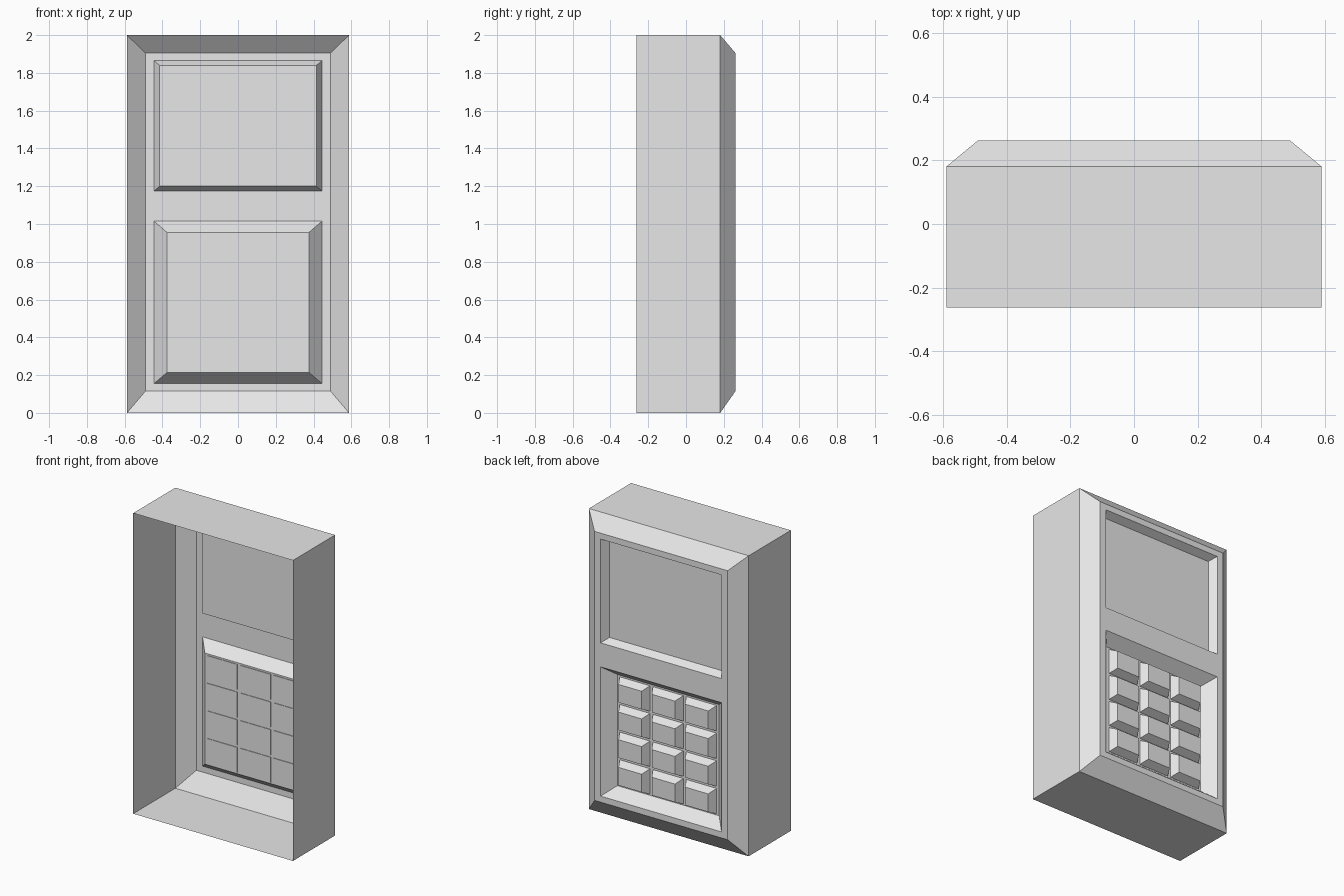
import bpy, bmesh

if "Cube" in bpy.data.objects:
    bpy.data.objects.remove(bpy.data.objects["Cube"])

grey = bpy.data.materials.new("plain grey")
grey.diffuse_color = (0.8, 0.8, 0.8, 1)
grey.use_nodes = True
grey.node_tree.nodes["Principled BSDF"].inputs["Base Color"].default_value = grey.diffuse_color


def ring(bm, half_x, z0, z1, y):
    """Four corners of an upright rectangle: low -x, low +x, high +x, high -x."""
    return [bm.verts.new((x, y, z)) for x, z in
            ((-half_x, z0), (half_x, z0), (half_x, z1), (-half_x, z1))]


def bridge(bm, a, b):
    for i in range(4):
        j = (i + 1) % 4
        bm.faces.new((a[i], a[j], b[j], b[i]))


def finish(bm, name):
    mesh = bpy.data.meshes.new(name)
    bm.to_mesh(mesh)
    bm.free()
    mesh.materials.append(grey)
    obj = bpy.data.objects.new(name, mesh)
    bpy.context.collection.objects.link(obj)
    return obj


# Casing: a thin shell, open at -y, with a chamfered face at +y
bm = bmesh.new()
opening = ring(bm, 0.588, 0, 2, -0.262)
shoulder = ring(bm, 0.588, 0, 2, 0.181)
plate = ring(bm, 0.49, 0.115, 1.905, 0.262)
bridge(bm, opening, shoulder)
bridge(bm, shoulder, plate)

# Sloped recesses for the screen and the keypad
screen = ring(bm, 0.445, 1.175, 1.865, 0.262)
screen_floor = ring(bm, 0.415, 1.20, 1.84, 0.212)
pad = ring(bm, 0.445, 0.155, 1.015, 0.262)
pad_floor = ring(bm, 0.375, 0.215, 0.955, 0.187)
for rim, floor in ((screen, screen_floor), (pad, pad_floor)):
    bridge(bm, rim, floor)
    bm.faces.new(floor)

# Flat face plate around the recesses
bm.faces.new((plate[0], plate[1], pad[1], pad[0]))
bm.faces.new((plate[3], plate[2], screen[2], screen[3]))
bm.faces.new((pad[3], pad[2], screen[1], screen[0]))
bm.faces.new((plate[0], pad[0], pad[3], screen[0], screen[3], plate[3]))
bm.faces.new((plate[1], pad[1], pad[2], screen[1], screen[2], plate[2]))
bmesh.ops.recalc_face_normals(bm, faces=bm.faces)
# The rim opens towards -y, so the face plate must point to +y
bm.normal_update()
bm.faces.ensure_lookup_table()
if bm.faces[-3].normal.y < 0:
    bmesh.ops.reverse_faces(bm, faces=bm.faces)
finish(bm, "casing")

# Keys: tapered blocks in four rows of three
for row in range(4):
    for col in range(3):
        bm = bmesh.new()
        z = 0.308 + row * 0.184
        base = ring(bm, 0.111, z - 0.084, z + 0.084, 0.183)
        foot = ring(bm, 0.111, z - 0.084, z + 0.084, 0.189)
        top = ring(bm, 0.085, z - 0.060, z + 0.060, 0.238)
        bridge(bm, base, foot)
        bridge(bm, foot, top)
        bm.faces.new(base)
        bm.faces.new(top)
        bmesh.ops.recalc_face_normals(bm, faces=bm.faces)
        key = finish(bm, f"key_{row + 1}_{col + 1}")
        key.location.x = (col - 1) * 0.245
